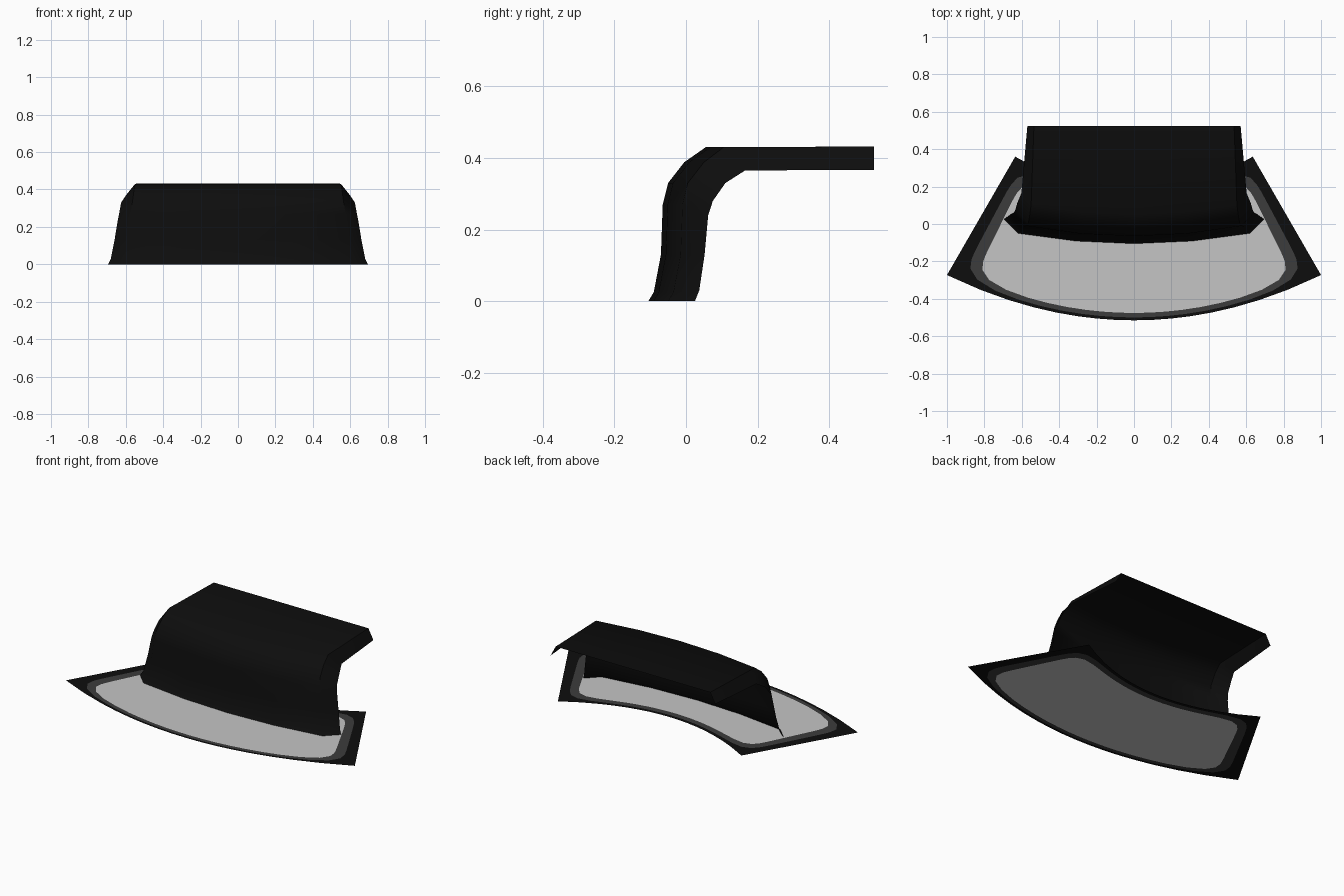
import bpy, bmesh, math

if "Cube" in bpy.data.objects:
    bpy.data.objects.remove(bpy.data.objects["Cube"])


def material(name, rgb):
    m = bpy.data.materials.new(name)
    m.diffuse_color = (*rgb, 1)
    m.use_nodes = True
    m.node_tree.nodes["Principled BSDF"].inputs["Base Color"].default_value = m.diffuse_color
    return m


black = material("black plastic", (0.004, 0.004, 0.004))
grey = material("dark grey band", (0.045, 0.045, 0.045))
light = material("light panel", (0.56, 0.56, 0.56))


def finish(name, bm, mats, angle):
    me = bpy.data.meshes.new(name)
    bm.to_mesh(me)
    bm.free()
    ob = bpy.data.objects.new(name, me)
    bpy.context.collection.objects.link(ob)
    for m in mats:
        me.materials.append(m)
    bpy.ops.object.select_all(action='DESELECT')
    ob.select_set(True)
    bpy.context.view_layer.objects.active = ob
    bpy.ops.object.shade_smooth_by_angle(angle=math.radians(angle))
    return ob


# Flat curved plate: u runs along the arc, v from front edge to back edge
def plate_point(u, v):
    t = (v + 1) / 2
    xf, yf = u, -0.515 + 0.242 * u * u
    xb, yb = 0.635 * u, 0.17 + 0.19 * u * u
    return (xf + (xb - xf) * t, yf + (yb - yf) * t, 0)


def plate_loop(bm, u0, v0, v1, power, n=64):
    verts = []
    for i in range(n):
        a = 2 * math.pi * i / n
        c, s = math.cos(a), math.sin(a)
        if power is None:                       # square-cornered loop
            r = 1 / max(abs(c), abs(s))
        else:                                   # rounded corners
            r = (abs(c) ** power + abs(s) ** power) ** (-1 / power)
        v = (v0 + v1) / 2 + r * s * (v1 - v0) / 2
        verts.append(bm.verts.new(plate_point(u0 * r * c, v)))
    return verts


bm = bmesh.new()
loops = [plate_loop(bm, 1, -1, 1, None),
         plate_loop(bm, 0.935, -0.955, 0.935, 8),
         plate_loop(bm, 0.875, -0.885, 0.83, 8)]
for k in range(2):
    a, b = loops[k], loops[k + 1]
    for i in range(len(a)):
        j = (i + 1) % len(a)
        bm.faces.new((a[i], a[j], b[j], b[i])).material_index = k
bm.faces.new(loops[2]).material_index = 2
finish("curved_plate", bm, [black, grey, light], 30)

# Bent hood: centre profile, side-rim profile and half widths per row
centre = [(-0.105, 0), (-0.09, 0.025), (-0.07, 0.13), (-0.065, 0.27),
          (-0.05, 0.33), (-0.005, 0.388), (0.055, 0.43), (0.525, 0.432)]
rim = [(0.025, 0), (0.037, 0.03), (0.052, 0.13), (0.062, 0.24),
       (0.075, 0.28), (0.11, 0.33), (0.165, 0.365), (0.525, 0.367)]
corner_w = [0.62, 0.605, 0.59, 0.575, 0.565, 0.557, 0.55, 0.535]
rim_w = [0.695, 0.68, 0.66, 0.642, 0.634, 0.625, 0.602, 0.57]
bow = [0.055, 0.055, 0.055, 0.055, 0.055, 0.055, 0.05, 0]

bm = bmesh.new()
rows = []
for (cy, cz), (ry, rz), cw, rw, b in zip(centre, rim, corner_w, rim_w, bow):
    row = [(-rw, ry, rz)]
    row += [(cw * f, cy + b * f * f, cz) for f in (-1, -0.5, 0, 0.5, 1)]
    row.append((rw, ry, rz))
    rows.append([bm.verts.new(p) for p in row])
for a, b in zip(rows, rows[1:]):
    for i in range(len(a) - 1):
        bm.faces.new((a[i], a[i + 1], b[i + 1], b[i]))
finish("bent_hood", bm, [black], 40)
